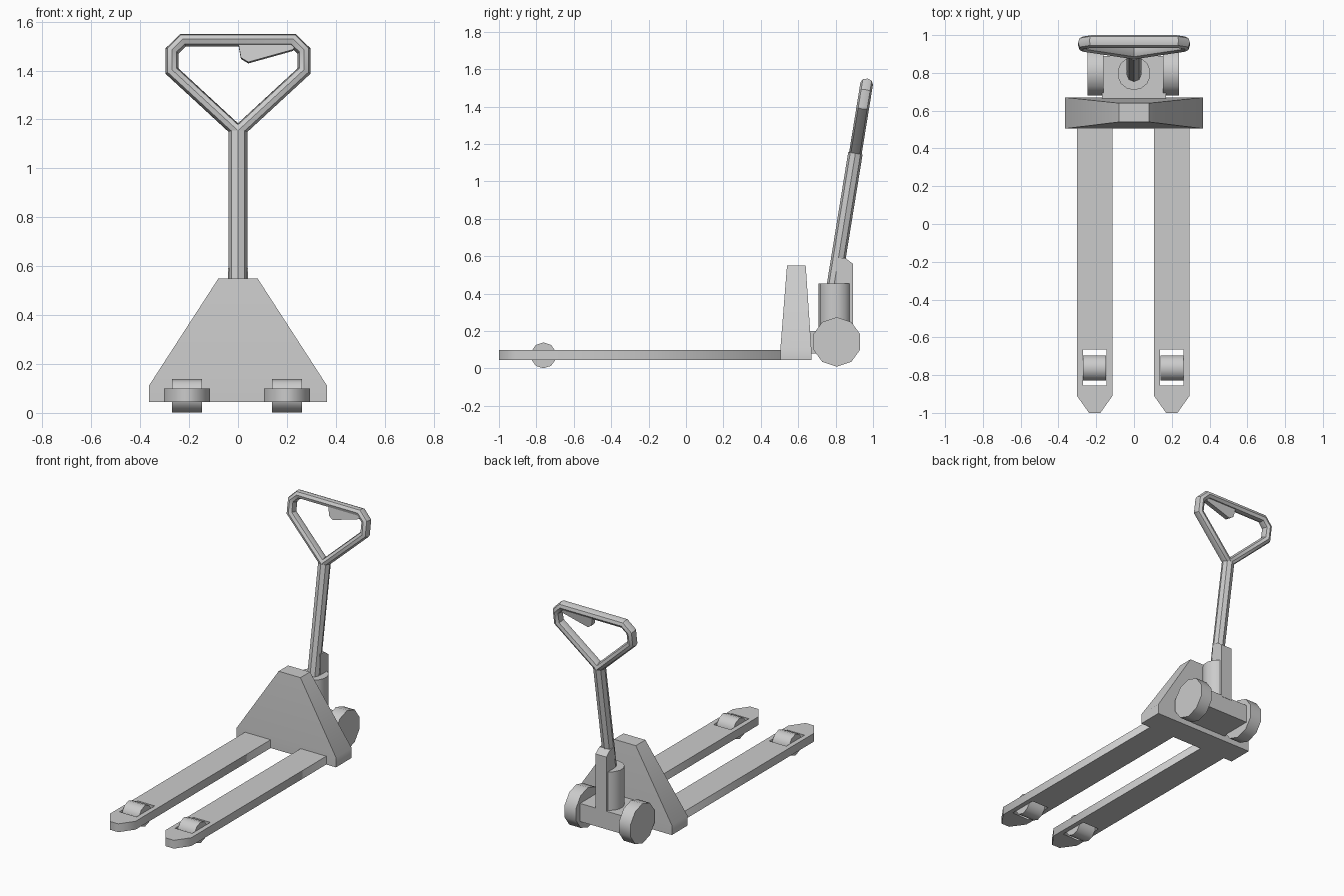
import bpy, bmesh
from math import sin, cos, pi, atan
from mathutils import Vector

if "Cube" in bpy.data.objects:
    bpy.data.objects.remove(bpy.data.objects["Cube"])


def loft(name, rings, closed=False, smooth=True):
    """Join equal-sized rings of points with quads; cap the ends unless closed."""
    bm = bmesh.new()
    vr = [[bm.verts.new(p) for p in r] for r in rings]
    n = len(vr[0])
    for i in range(len(vr) if closed else len(vr) - 1):
        a, b = vr[i], vr[(i + 1) % len(vr)]
        for j in range(n):
            k = (j + 1) % n
            bm.faces.new((a[j], a[k], b[k], b[j]))
    if not closed:
        bm.faces.new(vr[0])
        bm.faces.new(vr[-1])
    bmesh.ops.recalc_face_normals(bm, faces=bm.faces)
    me = bpy.data.meshes.new(name)
    bm.to_mesh(me)
    bm.free()
    return add(name, me, smooth)


def add(name, me, smooth):
    ob = bpy.data.objects.new(name, me)
    bpy.context.collection.objects.link(ob)
    if smooth:
        bpy.ops.object.select_all(action='DESELECT')
        ob.select_set(True)
        bpy.context.view_layer.objects.active = ob
        bpy.ops.object.shade_smooth_by_angle(angle=0.7)
    return ob


def ngon(u, v, r, n, phase=pi / 2):
    return [(u + r * cos(phase + 2 * pi * i / n), v + r * sin(phase + 2 * pi * i / n))
            for i in range(n)]


def prism_x(name, pts, x0, x1, smooth=True):
    return loft(name, [[(x, y, z) for y, z in pts] for x in (x0, x1)], smooth=smooth)


def rect(x, y0, y1, z):
    return [(-x, y0, z), (x, y0, z), (x, y1, z), (-x, y1, z)]


def fork(name, cx):
    """Flat fork outline with a roller opening, filled as a 2D curve."""
    cu = bpy.data.curves.new(name, 'CURVE')
    cu.dimensions, cu.fill_mode, cu.extrude = '2D', 'BOTH', 0.0275
    outer = [(-.094, .508), (-.094, -.91), (-.03, -1), (.03, -1), (.094, -.91), (.094, .508)]
    hole = [(-.063, -.855), (.063, -.855), (.063, -.665), (-.063, -.665)]
    for loop in (outer, hole):
        s = cu.splines.new('POLY')
        s.points.add(len(loop) - 1)
        s.use_cyclic_u = True
        for p, (x, y) in zip(s.points, loop):
            p.co = (x + cx, y, 0, 1)
    tmp = bpy.data.objects.new(name + "_curve", cu)
    bpy.context.collection.objects.link(tmp)
    bpy.context.view_layer.update()
    dg = bpy.context.evaluated_depsgraph_get()
    me = bpy.data.meshes.new_from_object(tmp.evaluated_get(dg))
    bpy.data.objects.remove(tmp)
    ob = add(name, me, False)
    ob.location.z = 0.0725


# Forks, rollers and steering wheels on both sides
for side, label in ((-1, "left"), (1, "right")):
    cx = side * 0.204 - 0.004
    fork(label + "_fork", cx)
    prism_x(label + "_roller", ngon(-.762, .07, .069, 10), cx - .061, cx + .061)
    wx = side * 0.2 - 0.004
    prism_x(label + "_wheel", ngon(.806, .142, .132, 10), wx - .042, wx + .042)

# Tapered body in front of the pump
loft("body", [rect(.365, .505, .67, .045), rect(.365, .505, .67, .11),
              rect(.08, .54, .64, .55)])

# Axle block, pump cylinder and handle post
prism_x("axle_block", [(.66, .08), (.89, .08), (.89, .2), (.66, .2)], -.17, .17, False)
loft("pump_cylinder", [[(x, y, z) for x, y in ngon(0, .797, .088, 14)] for z in (.19, .455)])
prism_x("handle_post", [(.805, .19), (.892, .19), (.892, .56), (.85, .592), (.805, .592)],
        -.04, .04, False)

# Leaning handle plane: maps (x, z, depth) to space
SLOPE = 0.162
tilt = atan(SLOPE)


def lean(x, z, d=0.0):
    return (x, .793 + SLOPE * (z - .455) + d * cos(tilt), z - d * sin(tilt))


# Pole
loft("handle_pole", [[lean(x, z, d) for x, d in ngon(0, 0, .039, 8)] for z in (.42, 1.15)])

# Grip loop: oval tube swept along a mitred closed path
half = [(.225, 1.524), (.27, 1.48), (.27, 1.398)]
path = [Vector(p) for p in half + [(0, 1.149)] + [(-x, z) for x, z in reversed(half)]]
rings = []
for i, p in enumerate(path):
    d0 = (p - path[i - 1]).normalized()
    d1 = (path[(i + 1) % len(path)] - p).normalized()
    n0 = Vector((-d0.y, d0.x))
    m = (n0 + Vector((-d1.y, d1.x))).normalized()
    m /= m.dot(n0)
    rings.append([lean(p.x + m.x * a, p.y + m.y * a, b)
                  for a, b in [(.026 * u, .034 * v) for u, v in ngon(0, 0, 1, 8, 0)]])
loft("grip_loop", rings, closed=True)

# Release lever under the grip
lever = [(0, 1.515), (.012, 1.45), (.042, 1.432), (.225, 1.483), (.245, 1.515)]
loft("release_lever", [[lean(x, z, d) for x, z in lever] for d in (-.018, .018)], smooth=False)
